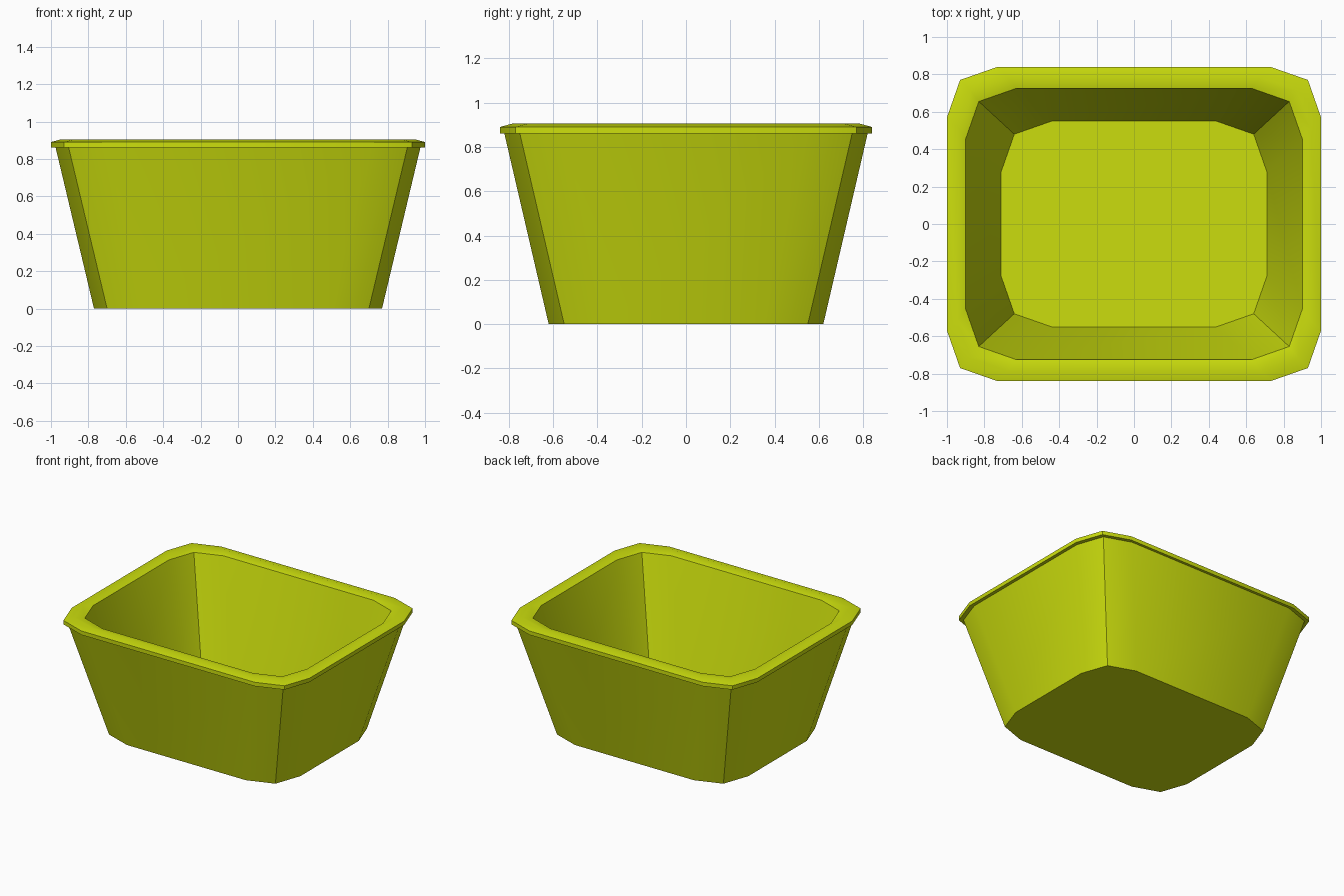
import bpy, bmesh, math

if "Cube" in bpy.data.objects:
    bpy.data.objects.remove(bpy.data.objects["Cube"])

# Tub profile from outer base, up over the rim, down to the inner floor:
# (half width x, half depth y, height z)
PROFILE = [
    (0.77, 0.62, 0.0),
    (0.975, 0.82, 0.86),
    (1.0, 0.84, 0.86),
    (1.0, 0.84, 0.89),
    (0.945, 0.785, 0.905),
    (0.90, 0.725, 0.89),
    (0.71, 0.55, 0.08),
]


def ring(bm, hx, hy, z, small=0.07, large=0.27):
    """Twelve-sided rounded rectangle, counter-clockwise."""
    quarter = [(hx, hy - large), (hx - small, hy - small), (hx - large, hy)]
    pts = list(quarter)
    pts += [(-x, y) for x, y in reversed(quarter)]
    pts += [(-x, -y) for x, y in quarter]
    pts += [(x, -y) for x, y in reversed(quarter)]
    return [bm.verts.new((x, y, z)) for x, y in pts]


# Tub walls, rim, floor and base
bm = bmesh.new()
rings = [ring(bm, *p) for p in PROFILE]
for a, b in zip(rings, rings[1:]):
    for i in range(12):
        j = (i + 1) % 12
        bm.faces.new((a[i], a[j], b[j], b[i]))
bm.faces.new(rings[0][::-1])
bm.faces.new(rings[-1])
bmesh.ops.recalc_face_normals(bm, faces=bm.faces)
mesh = bpy.data.meshes.new("tub")
bm.to_mesh(mesh)
bm.free()
tub = bpy.data.objects.new("tub", mesh)
bpy.context.collection.objects.link(tub)

# Lime plastic colour
lime = bpy.data.materials.new("lime_plastic")
lime.diffuse_color = (0.6, 0.73, 0.004, 1)
lime.use_nodes = True
lime.node_tree.nodes["Principled BSDF"].inputs["Base Color"].default_value = lime.diffuse_color
mesh.materials.append(lime)

# Soft sides with crisp corner and rim edges
bpy.context.view_layer.objects.active = tub
tub.select_set(True)
bpy.ops.object.shade_smooth_by_angle(angle=math.radians(30))
